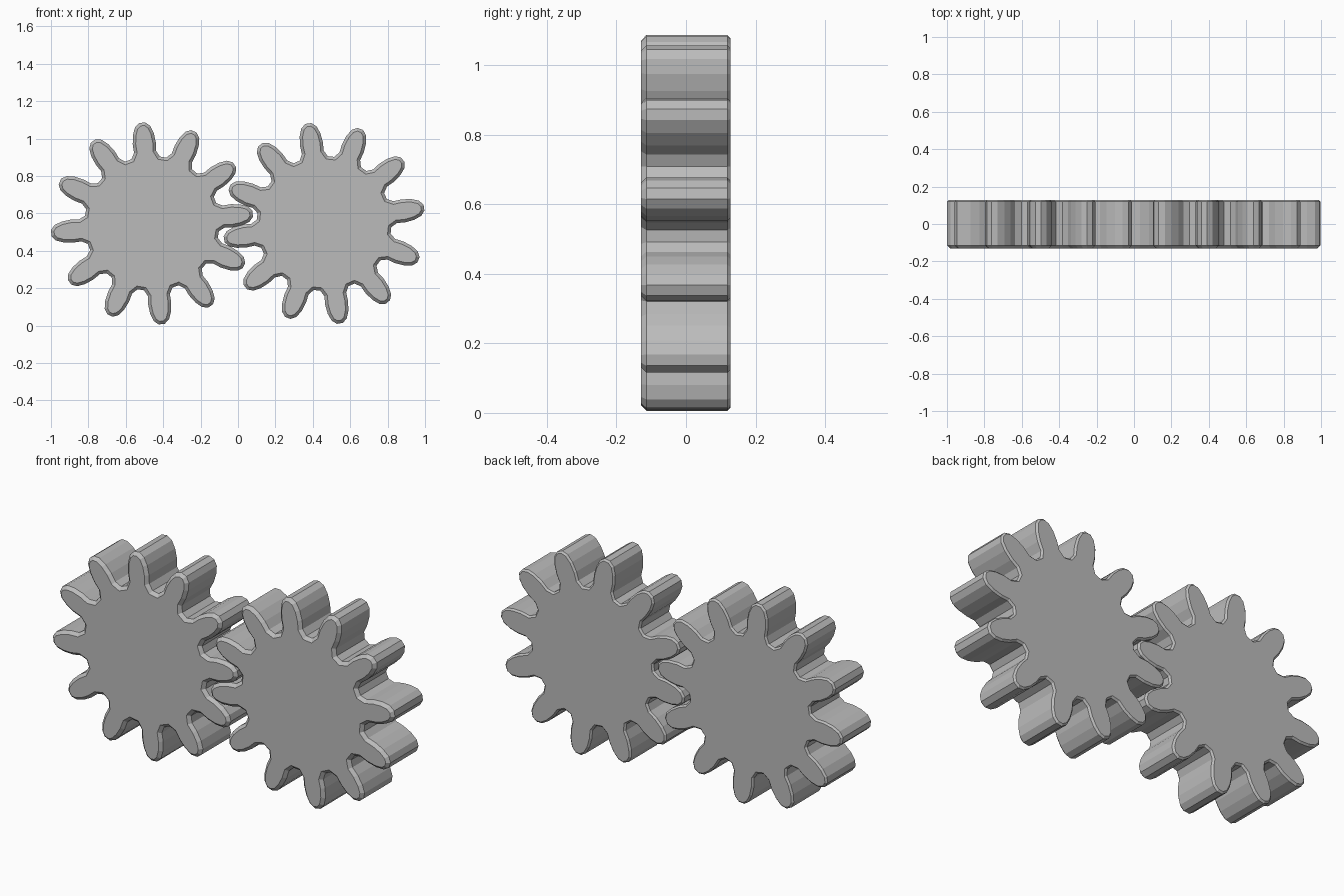
import bpy, bmesh, math

cube = bpy.data.objects.get("Cube")
if cube:
    bpy.data.objects.remove(cube, do_unlink=True)

GREY = (0.5, 0.5, 0.5, 1.0)
mat = bpy.data.materials.new("plain grey")
mat.use_nodes = True
mat.diffuse_color = GREY
mat.node_tree.nodes["Principled BSDF"].inputs["Base Color"].default_value = GREY

TEETH = 12
FRONT, BACK = -0.13, 0.128
# Half of one tooth: (half width, distance from the gear centre)
FLANK = [(0.076, 0.352), (0.059, 0.385), (0.062, 0.43), (0.056, 0.48),
         (0.041, 0.52), (0.016, 0.541)]
TOOTH = [(-w, r) for w, r in FLANK] + [(w, r) for w, r in reversed(FLANK)]


def make_gear(name, cx, cz, phase):
    bm = bmesh.new()
    # Toothed outline, walked clockwise round the centre
    outline = []
    for i in range(TEETH):
        a = math.radians(phase) - i * math.tau / TEETH
        for w, r in TOOTH:
            x = r * math.cos(a) + w * math.sin(a)
            z = r * math.sin(a) - w * math.cos(a)
            outline.append(bm.verts.new((x, FRONT, z)))
    cap = bm.faces.new(outline)

    # Thickness
    ext = bmesh.ops.extrude_face_region(bm, geom=[cap])
    moved = [v for v in ext["geom"] if isinstance(v, bmesh.types.BMVert)]
    bmesh.ops.translate(bm, verts=moved, vec=(0, BACK - FRONT, 0))
    bmesh.ops.recalc_face_normals(bm, faces=bm.faces)

    # Chamfered rims, wider on the front
    for y, width in ((FRONT, 0.016), (BACK, 0.009)):
        rim = [e for e in bm.edges if all(abs(v.co.y - y) < 1e-5 for v in e.verts)]
        bmesh.ops.bevel(bm, geom=rim, offset=width, segments=1,
                        affect='EDGES', clamp_overlap=True)

    mesh = bpy.data.meshes.new(name)
    bm.to_mesh(mesh)
    bm.free()
    mesh.materials.append(mat)
    obj = bpy.data.objects.new(name, mesh)
    obj.location = (cx, 0, cz)
    bpy.context.collection.objects.link(obj)
    return obj


# Two meshing gears side by side
make_gear("right_gear", -0.46, 0.546, 5.5)
make_gear("left_gear", 0.46, 0.546, 9)
